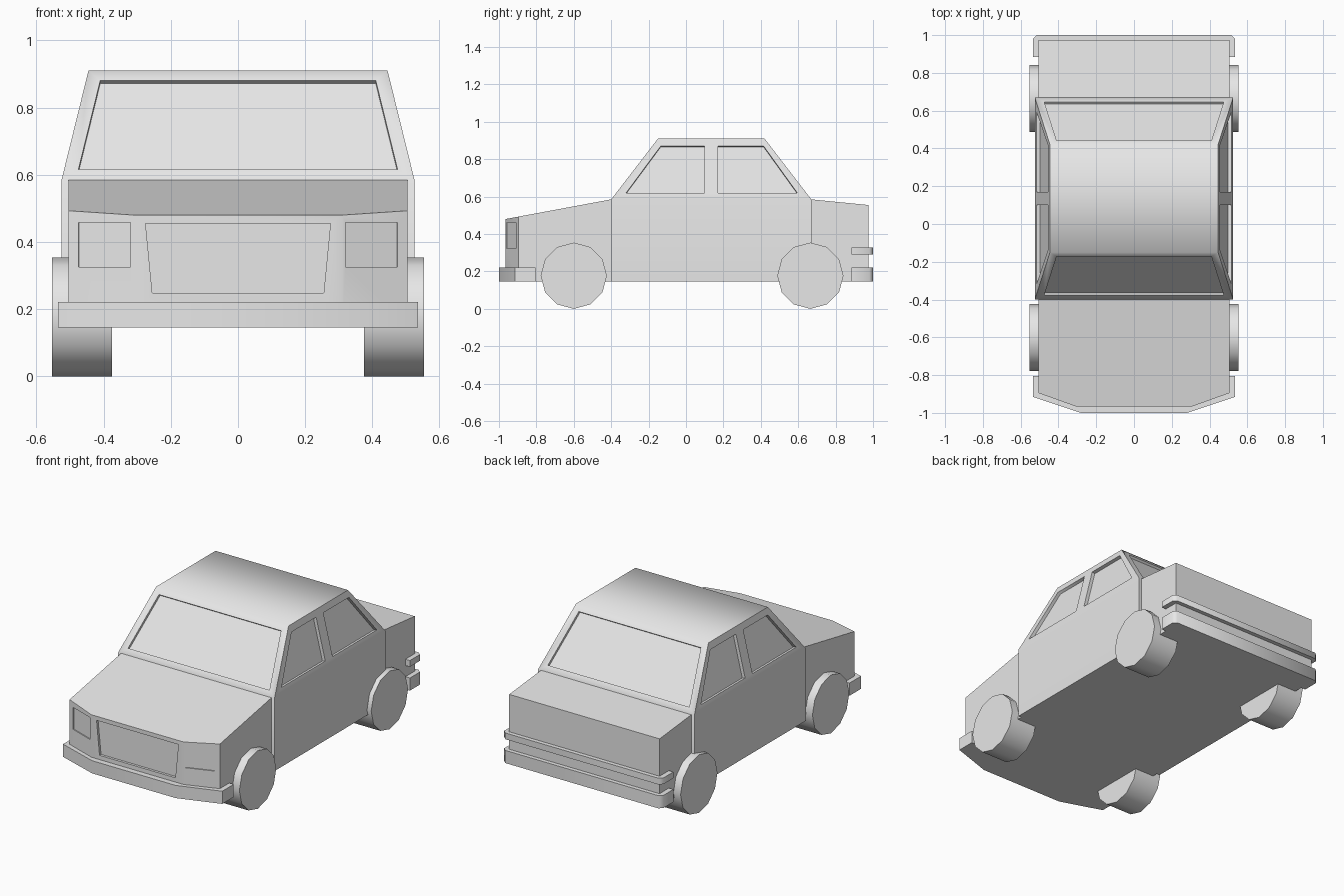
import bpy, bmesh, math
from mathutils import Vector, Matrix

cube = bpy.data.objects.get("Cube")
if cube:
    bpy.data.objects.remove(cube)

grey = bpy.data.materials.new("light_grey")
grey.use_nodes = True
grey.diffuse_color = (0.8, 0.8, 0.8, 1)
grey.node_tree.nodes["Principled BSDF"].inputs["Base Color"].default_value = (0.8, 0.8, 0.8, 1)

FLOOR, WAIST, ROOF = 0.145, 0.585, 0.91


def add(name, bm):
    bmesh.ops.recalc_face_normals(bm, faces=bm.faces)
    mesh = bpy.data.meshes.new(name)
    bm.to_mesh(mesh)
    bm.free()
    mesh.materials.append(grey)
    obj = bpy.data.objects.new(name, mesh)
    bpy.context.collection.objects.link(obj)
    return obj


def loft(name, rings):
    """Closed solid through rings that have equal point counts."""
    bm = bmesh.new()
    loops = [[bm.verts.new(p) for p in ring] for ring in rings]
    n = len(loops[0])
    for a, b in zip(loops, loops[1:]):
        for i in range(n):
            j = (i + 1) % n
            bm.faces.new((a[i], a[j], b[j], b[i]))
    bm.faces.new(loops[0])
    bm.faces.new(loops[-1])
    return add(name, bm)


def slab(name, plan, z0, z1):
    return loft(name, [[(x, y, z) for x, y in plan] for z in (z0, z1)])


def mirrored(half):
    """Complete a plan outline given its +x half."""
    return half + [(-x, y) for x, y in reversed(half)]


def rect(x, y0, y1, z):
    return [(-x, y0, z), (x, y0, z), (x, y1, z), (-x, y1, z)]


def activate(obj):
    bpy.ops.object.select_all(action='DESELECT')
    obj.select_set(True)
    bpy.context.view_layer.objects.active = obj


def recess(body, outline, outward, depth):
    """Sink a flat panel of the given outline into the body."""
    pts = [Vector(p) for p in outline]
    n = (pts[1] - pts[0]).cross(pts[2] - pts[0]).normalized()
    if n.dot(Vector(outward)) < 0:
        n = -n
    cutter = loft("panel_cutter", [[p - n * depth for p in pts], [p + n * 0.04 for p in pts]])
    cutter.hide_render = True
    mod = body.modifiers.new("recess", 'BOOLEAN')
    mod.operation, mod.solver, mod.object = 'DIFFERENCE', 'EXACT', cutter
    activate(body)
    bpy.ops.object.modifier_apply(modifier=mod.name)
    bpy.data.objects.remove(cutter)


# Cabin with sloping pillars
cabin = loft("cabin", [rect(0.525, -0.4, 0.67, FLOOR), rect(0.525, -0.4, 0.67, WAIST),
                       rect(0.445, -0.15, 0.42, ROOF)])


def rise(z):
    return (z - WAIST) / (ROOF - WAIST)


# Windscreen and rear window
for base, lean, out in ((-0.4, 0.25, -1), (0.67, -0.25, 1)):
    corners = [(-0.475, 0.615), (0.475, 0.615), (0.41, 0.88), (-0.41, 0.88)]
    recess(cabin, [(x, base + lean * rise(z), z) for x, z in corners], (0, out, 0), 0.015)

# Side windows
front_pane = [(-0.32, 0.62), (0.1, 0.62), (0.1, 0.87), (-0.135, 0.87)]
rear_pane = [(0.17, 0.62), (0.595, 0.62), (0.415, 0.87), (0.17, 0.87)]
for side in (-1, 1):
    for pane in (front_pane, rear_pane):
        recess(cabin, [(side * (0.525 - 0.08 * rise(z)), y, z) for y, z in pane], (side, 0, 0), 0.02)

# Bonnet with swept front corners
plan = mirrored([(0.31, -0.965), (0.505, -0.895), (0.505, -0.4)])
bonnet = loft("bonnet", [[(x, y, FLOOR) for x, y in plan],
                         [(x, y, 0.48 + 0.186 * (y + 0.965)) for x, y in plan]])

# Grille and headlights
recess(bonnet, [(-0.255, -0.965, 0.248), (0.255, -0.965, 0.248),
                (0.275, -0.965, 0.455), (-0.275, -0.965, 0.455)], (0, -1, 0), 0.015)
for side in (-1, 1):
    lamp = [(0.32, 0.325), (0.475, 0.325), (0.475, 0.458), (0.32, 0.458)]
    recess(bonnet, [(side * x, -0.965 + 0.359 * (x - 0.31), z) for x, z in lamp], (0, -1, 0), 0.006)

# Boot
boot = loft("boot", [rect(0.505, 0.67, 0.975, FLOOR),
                     [(-0.505, 0.67, WAIST), (0.505, 0.67, WAIST),
                      (0.505, 0.975, 0.555), (-0.505, 0.975, 0.555)]])

# Bumpers
front_plan = mirrored([(0.28, -1.0), (0.535, -0.915), (0.535, -0.805)])
rear_plan = mirrored([(0.535, 0.885), (0.535, 0.98), (0.515, 1.0)])
parts = [cabin, bonnet, boot,
         slab("front_bumper", front_plan, FLOOR, 0.222),
         slab("rear_bumper", rear_plan, FLOOR, 0.222),
         slab("rear_upper_bumper", rear_plan, 0.29, 0.328)]

# Wheels
for end, y in (("front", -0.6), ("rear", 0.665)):
    for side, sign in (("left", 1), ("right", -1)):
        bm = bmesh.new()
        bmesh.ops.create_cone(bm, cap_ends=True, segments=12, radius1=0.177, radius2=0.177, depth=0.178,
                              matrix=Matrix.Translation((sign * 0.464, y, 0.177))
                              @ Matrix.Rotation(math.pi / 2, 4, 'Y'))
        parts.append(add(f"{end}_{side}_wheel", bm))

# Soft shading over shallow edges
for part in parts:
    activate(part)
    bpy.ops.object.shade_smooth_by_angle(angle=math.radians(55))
